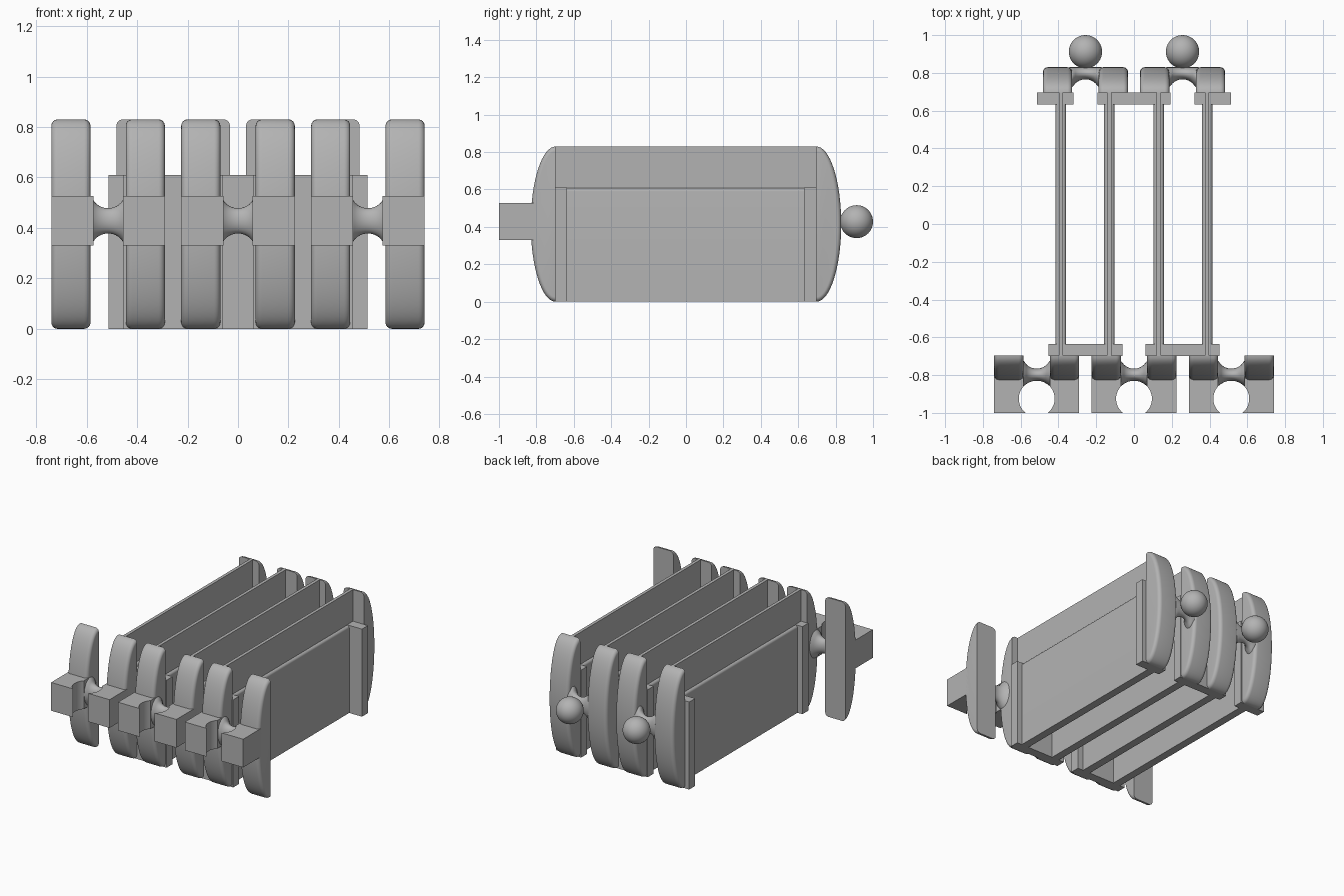
import bpy, math
from math import sin, cos, pi, sqrt

cube = bpy.data.objects.get("Cube")
if cube:
    bpy.data.objects.remove(cube, do_unlink=True)

grey = bpy.data.materials.new("plain_grey")
grey.use_nodes = True
tone = (0.45, 0.45, 0.45, 1)
grey.diffuse_color = tone
grey.node_tree.nodes["Principled BSDF"].inputs["Base Color"].default_value = tone

TOP = 0.83       # height of pads and core panels
LOW = 0.61       # height of brackets and lower panels
MID = 0.428      # height of the couplings
HALF_GAP = 0.07  # half the space between two pads
PAD_W = 0.155
PAD_X = HALF_GAP + PAD_W / 2


def loft(name, rings):
    """Skin equal-length rings of points and cap both ends."""
    n = len(rings[0])
    verts = [p for ring in rings for p in ring]
    faces = [(i * n + j, i * n + (j + 1) % n, (i + 1) * n + (j + 1) % n, (i + 1) * n + j)
             for i in range(len(rings) - 1) for j in range(n)]
    faces += [tuple(range(n))[::-1], tuple(range(len(verts) - n, len(verts)))]
    mesh = bpy.data.meshes.new(name)
    mesh.from_pydata(verts, [], faces)
    ob = bpy.data.objects.new(name, mesh)
    bpy.context.collection.objects.link(ob)
    mesh.materials.append(grey)
    bpy.context.view_layer.objects.active = ob
    ob.select_set(True)
    bpy.ops.object.mode_set(mode='EDIT')
    bpy.ops.mesh.select_all(action='SELECT')
    bpy.ops.mesh.normals_make_consistent(inside=False)
    bpy.ops.object.mode_set(mode='OBJECT')
    bpy.ops.object.shade_smooth_by_angle(angle=math.radians(35))
    ob.select_set(False)
    return ob


def box(name, x0, x1, y0, y1, z0, z1):
    ring = [(x0, y0), (x1, y0), (x1, y1), (x0, y1)]
    return loft(name, [[(x, y, z) for x, y in ring] for z in (z0, z1)])


def pad(name, cx, side):
    """Half-ellipse bumper with rounded side edges."""
    r, steps, rings = 0.025, 6, []
    profile = [(r * (1 - cos(a)), r * (1 - sin(a)))
               for a in (pi / 2 * i / steps for i in range(steps + 1))]
    stations = [(-PAD_W / 2 + dx, d) for dx, d in profile]
    stations += [(-x, d) for x, d in reversed(stations)]
    for x, d in stations:
        rings.append([(cx + x, side * (0.697 + (0.133 - d) * cos(a)),
                       TOP / 2 + (TOP / 2 - d) * sin(a))
                      for a in (-pi / 2 + pi * i / 32 for i in range(33))])
    loft(name, rings)


def neck(name, cx, side):
    """Waisted bar joining two pads."""
    rings = []
    for i in range(17):
        t = -0.085 + 0.17 * i / 16
        c = min(abs(t), HALF_GAP)
        inner = 0.69 + sqrt(0.076 ** 2 - c * c)
        outer = 0.925 - sqrt(0.095 ** 2 - c * c) if side < 0 else 0.83
        h = min(0.1, 0.12 - sqrt(HALF_GAP ** 2 - c * c))
        m, w = (inner + outer) / 2, (outer - inner) / 2
        rings.append([(cx + t, side * (m + w * cos(a)), MID + h * sin(a))
                      for a in (2 * pi * k / 24 for k in range(24))])
    loft(name, rings)


def socket_jaw(name, cx, s):
    """Block with a round hollow facing its partner."""
    r, cy = 0.095, -0.925
    a0, a1 = math.acos(HALF_GAP / r), -math.asin((1 + cy) / r)
    edge = HALF_GAP + PAD_W
    ring = [(edge, -1), (edge, -0.78), (HALF_GAP, -0.78)]
    ring += [(r * cos(a), cy + r * sin(a))
             for a in (a0 + (a1 - a0) * i / 16 for i in range(17))]
    loft(name, [[(cx + s * x, y, z) for x, y in ring] for z in (0.33, 0.527)])


def coupling(name, cx, side):
    for s, hand in ((-1, "right"), (1, "left")):
        pad(f"{name}_pad_{hand}", cx + s * PAD_X, side)
        if side < 0:
            socket_jaw(f"{name}_jaw_{hand}", cx, s)
    neck(f"{name}_neck", cx, side)


# Three socket couplings at the front
for label, x in (("right", -0.515), ("middle", 0), ("left", 0.515)):
    coupling(f"front_{label}", x, -1)

# Two ball couplings at the back
for label, x in (("right", -0.257), ("left", 0.257)):
    coupling(f"back_{label}", x, 1)
    bpy.ops.mesh.primitive_uv_sphere_add(segments=40, ring_count=24, radius=0.088,
                                         location=(x, 0.912, MID))
    ball = bpy.context.object
    ball.name = f"back_{label}_ball"
    ball.data.materials.append(grey)
    bpy.ops.object.shade_smooth()
    ball.select_set(False)

# Brackets behind the pads
for s, hand in ((-1, "right"), (1, "left")):
    box(f"front_bracket_{hand}", *sorted((s * 0.06, s * 0.453)), -0.70, -0.635, 0, LOW)
    box(f"back_bracket_{hand}", *sorted((s * 0.32, s * 0.513)), 0.632, 0.697, 0, LOW)
box("back_bracket_middle", -0.193, 0.193, 0.632, 0.697, 0, LOW)

# Four long walls: a tall thin core inside a thicker lower panel
for i, x in enumerate((-0.387, -0.131, 0.131, 0.387)):
    box(f"wall_core_{i + 1}", x - 0.011, x + 0.011, -0.70, 0.697, 0, TOP)
    w, r = 0.028, 0.017
    section = [(-w, 0), (w, 0)]
    for s in (1, -1):
        arc = [(s * (w - r + r * cos(a)), LOW - 0.003 - r + r * sin(a))
               for a in (pi / 2 * k / 6 for k in range(7))]
        section += arc if s > 0 else arc[::-1]
    loft(f"wall_panel_{i + 1}", [[(x + u, y, z) for u, z in section] for y in (-0.64, 0.635)])
